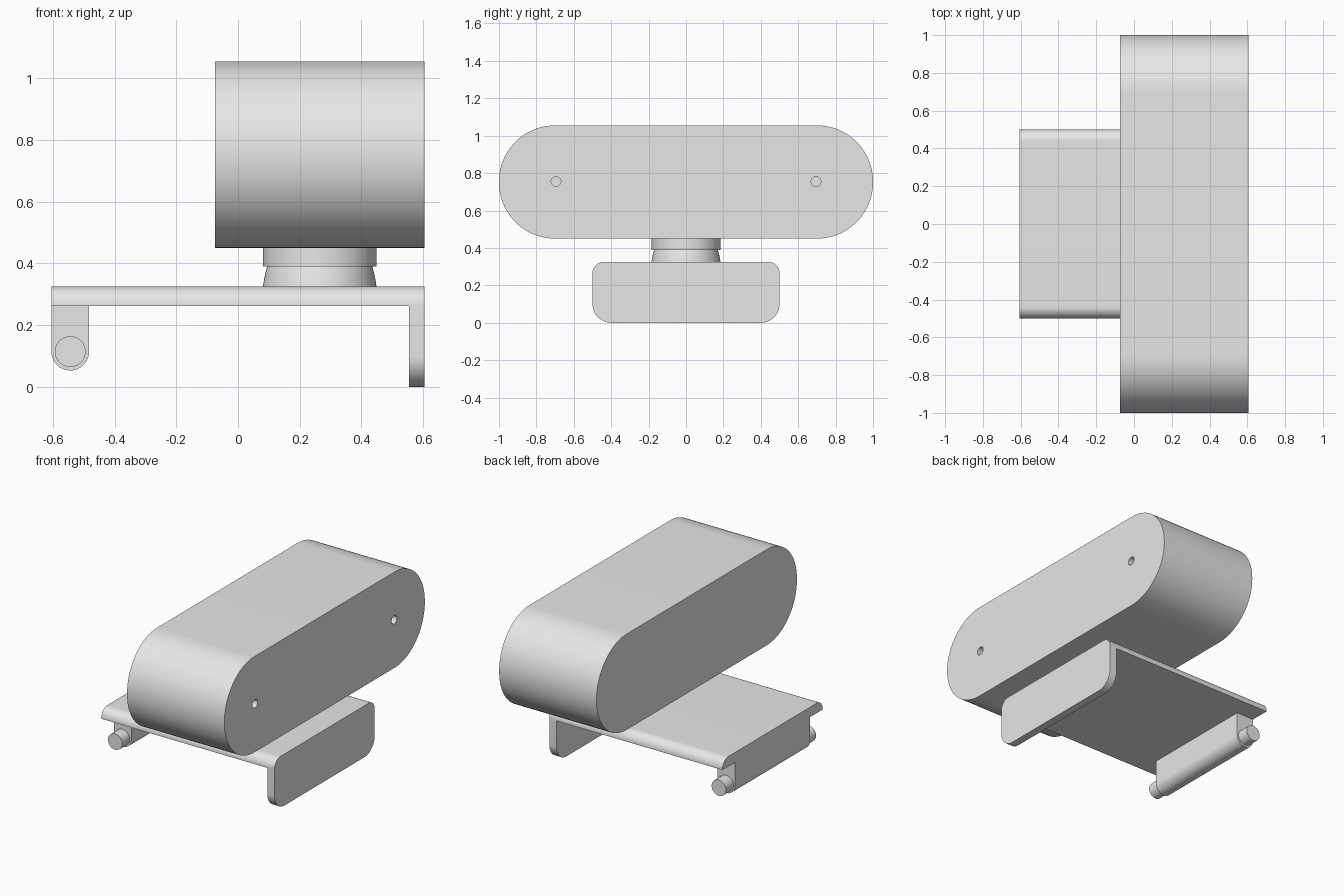
import bpy, bmesh
from math import pi, cos, sin

old = bpy.data.objects.get("Cube")
if old:
    bpy.data.objects.remove(old, do_unlink=True)

grey = bpy.data.materials.new("light grey")
grey.use_nodes = True
grey.diffuse_color = (0.8, 0.8, 0.8, 1)
grey.node_tree.nodes["Principled BSDF"].inputs["Base Color"].default_value = grey.diffuse_color


def rounded(u0, u1, v0, v1, bottom, top, steps=24):
    """Outline of a rectangle with its own bottom and top corner radii."""
    corners = [(u1 - top, v1 - top, top, 0), (u0 + top, v1 - top, top, 1),
               (u0 + bottom, v0 + bottom, bottom, 2), (u1 - bottom, v0 + bottom, bottom, 3)]
    pts = []
    for cu, cv, r, quarter in corners:
        n = steps if r else 0
        for i in range(n + 1):
            a = (quarter + i / max(n, 1)) * pi / 2
            p = (cu + r * cos(a), cv + r * sin(a))
            if not pts or abs(p[0] - pts[-1][0]) + abs(p[1] - pts[-1][1]) > 1e-5:
                pts.append(p)
    if abs(pts[0][0] - pts[-1][0]) + abs(pts[0][1] - pts[-1][1]) < 1e-5:
        pts.pop()
    return pts


def loft(name, rings):
    """Skin a stack of equal rings and cap both ends."""
    bm = bmesh.new()
    loops = [[bm.verts.new(p) for p in ring] for ring in rings]
    n = len(loops[0])
    for a, b in zip(loops, loops[1:]):
        for i in range(n):
            j = (i + 1) % n
            bm.faces.new((a[i], a[j], b[j], b[i]))
    bm.faces.new(loops[0][::-1])
    bm.faces.new(loops[-1])
    bmesh.ops.recalc_face_normals(bm, faces=bm.faces)
    mesh = bpy.data.meshes.new(name)
    bm.to_mesh(mesh)
    bm.free()
    mesh.materials.append(grey)
    obj = bpy.data.objects.new(name, mesh)
    bpy.context.collection.objects.link(obj)
    return obj


def along_x(name, outline, x0, x1):
    return loft(name, [[(x, u, v) for u, v in outline] for x in (x0, x1)])


def along_y(name, outline, y0, y1):
    return loft(name, [[(u, y, v) for u, v in outline] for y in (y0, y1)])


def turned(name, cx, profile, n=64):
    return loft(name, [[(cx + r * cos(2 * pi * i / n), r * sin(2 * pi * i / n), z)
                        for i in range(n)] for r, z in profile])


def select(obj):
    bpy.ops.object.select_all(action='DESELECT')
    obj.select_set(True)
    bpy.context.view_layer.objects.active = obj


def cut(obj, cutter):
    cutter.hide_render = True
    mod = obj.modifiers.new("cut", 'BOOLEAN')
    mod.operation = 'DIFFERENCE'
    mod.solver = 'EXACT'
    mod.object = cutter
    select(obj)
    bpy.ops.object.modifier_apply(modifier=mod.name)
    bpy.data.objects.remove(cutter, do_unlink=True)


# Housing with two small holes in its +x face
housing = along_x("housing", rounded(-1, 1, 0.45, 1.055, 0.30, 0.30), -0.075, 0.605)
for y in (-0.695, 0.695):
    r = 0.026
    cut(housing, along_x("hole_cutter", rounded(y - r, y + r, 0.755 - r, 0.755 + r, r, r, 8), 0.555, 0.7))

# Base plate with a hanging lip, cut from one rounded block
base = along_x("base_plate", rounded(-0.5, 0.5, 0, 0.325, 0.1, 0.06), -0.605, 0.605)
cut(base, along_x("underside_cutter", rounded(-0.7, 0.7, -0.2, 0.262, 0, 0), -0.8, 0.555))

# Swivel neck between base and housing
neck_base = turned("neck_base", 0.265, [(0.185, 0.32), (0.181, 0.345), (0.176, 0.37), (0.17, 0.392)])
neck_collar = turned("neck_collar", 0.265, [(0.184, 0.39), (0.184, 0.455)])

# Hinge block and the pin through it
hinge = along_y("hinge_block", rounded(-0.605, -0.483, 0.053, 0.263, 0.061, 0), -0.375, 0.375)
pin = along_y("hinge_pin", rounded(-0.594, -0.494, 0.064, 0.164, 0.05, 0.05, 12), -0.45, 0.45)

for part in (housing, base, neck_base, neck_collar, hinge, pin):
    select(part)
    bpy.ops.object.shade_smooth_by_angle()
